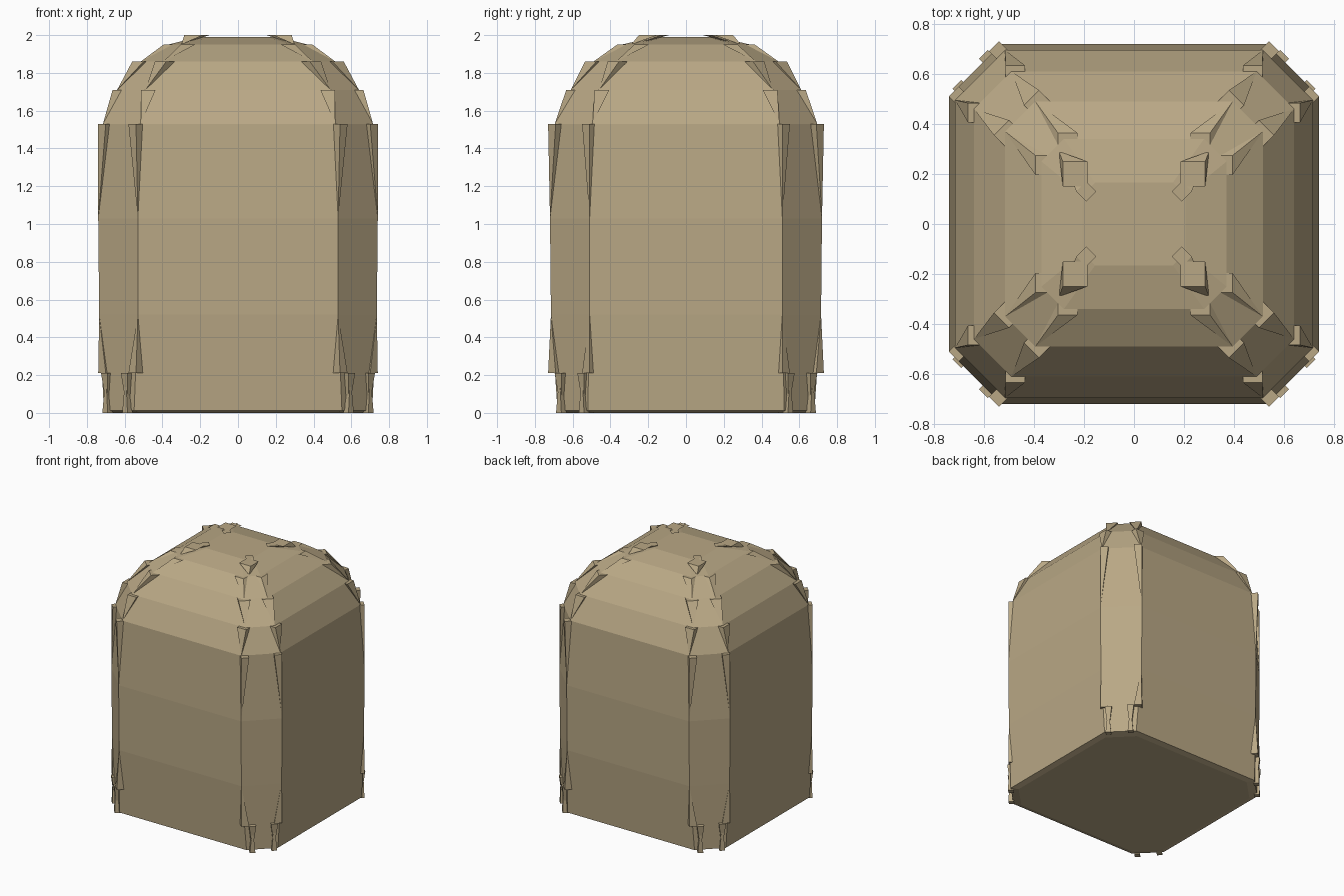
import bpy, bmesh, math

cube = bpy.data.objects.get("Cube")
if cube:
    bpy.data.objects.remove(cube, do_unlink=True)

stone = bpy.data.materials.new("tan_stone")
stone.use_nodes = True
tan = (0.485, 0.39, 0.235, 1)
stone.diffuse_color = tan
stone.node_tree.nodes["Principled BSDF"].inputs["Base Color"].default_value = tan

# Body sections: height, half width, half depth, corner cut
RINGS = [(0, .67, .64, .16), (.012, .71, .68, .16), (.52, .735, .715, .205),
         (1.03, .74, .72, .21), (1.53, .715, .695, .20), (1.71, .64, .61, .15),
         (1.86, .515, .49, .12), (1.95, .37, .34, .09), (1.99, .205, .165, .05)]


def finish(bm, name):
    bmesh.ops.recalc_face_normals(bm, faces=bm.faces)
    mesh = bpy.data.meshes.new(name)
    bm.to_mesh(mesh)
    bm.free()
    mesh.materials.append(stone)
    obj = bpy.data.objects.new(name, mesh)
    bpy.context.collection.objects.link(obj)
    return obj


def octagon(w, d, c):
    quarter = [(w, d - c), (w - c, d)]
    mirrored = [(-x, y) for x, y in reversed(quarter)]
    half = quarter + mirrored
    return half + [(-x, -y) for x, y in half]


# Domed body with cut corners
bm = bmesh.new()
loops = [[bm.verts.new((x, y, z)) for x, y in octagon(w, d, c)] for z, w, d, c in RINGS]
for low, high in zip(loops, loops[1:]):
    for i in range(8):
        j = (i + 1) % 8
        bm.faces.new((low[i], low[j], high[j], high[i]))
bm.faces.new(loops[0][::-1])
bm.faces.new(loops[-1])
finish(bm, "domed_body")


def shard(bm, x, y, z, r, tip, turn):
    """Four-sided splinter: square end at height z, narrowing to a point."""
    end = []
    for k in range(4):
        a = turn + k * math.pi / 2
        end.append(bm.verts.new((x + r * math.cos(a), y + r * math.sin(a), z)))
    point = bm.verts.new(tip)
    bm.faces.new(end)
    for k in range(4):
        bm.faces.new((end[k], end[(k + 1) % 4], point))


def ridge_points(ring):
    z, w, d, c = ring
    return [(w, d - c, z), (w - c, d, z)]


def shards(name, specs):
    """Make the splinters of one corner and mirror them to the other three."""
    bm = bmesh.new()
    for sx in (1, -1):
        for sy in (1, -1):
            for (x, y, z), r, (tx, ty, tz), turn in specs:
                shard(bm, sx * x, sy * y, z, r, (sx * tx, sy * ty, tz), turn)
    finish(bm, name)


# Splinters along both edges of every corner post
post = []
for side in (0, 1):
    x, y = ((.70, .51), (.54, .69))[side]
    post.append(((x, y, 1.53), .04, ridge_points(RINGS[3])[side], 0))
    post.append(((x, y, .21), .04, ridge_points(RINGS[2])[side], 0))
    x, y = ((.69, .54), (.585, .66))[side]
    post.append(((x, y, 0), .028, (x + .01, y + .01, .21), 0))
    post.append(((x, y, .21), .035, (x, y, 0), 0))
shards("corner_post_splinters", post)

# Splinters stepping up the dome hips
hips = []
for i, r in ((5, .055), (6, .06), (7, .055)):
    for upper, lower in zip(ridge_points(RINGS[i]), ridge_points(RINGS[i - 1])):
        x, y, z = upper
        hips.append(((x - .015, y - .015, z), r, lower, 0 if i == 6 else math.pi / 4))
shards("dome_hip_splinters", hips)

# Flat chips around the crown
crown = [((.235, .20, 2), .07, (.30, .29, 1.95), math.pi / 4),
         ((.19, .13, 2), .04, (.28, .24, 1.96), 0)]
shards("crown_chips", crown)
